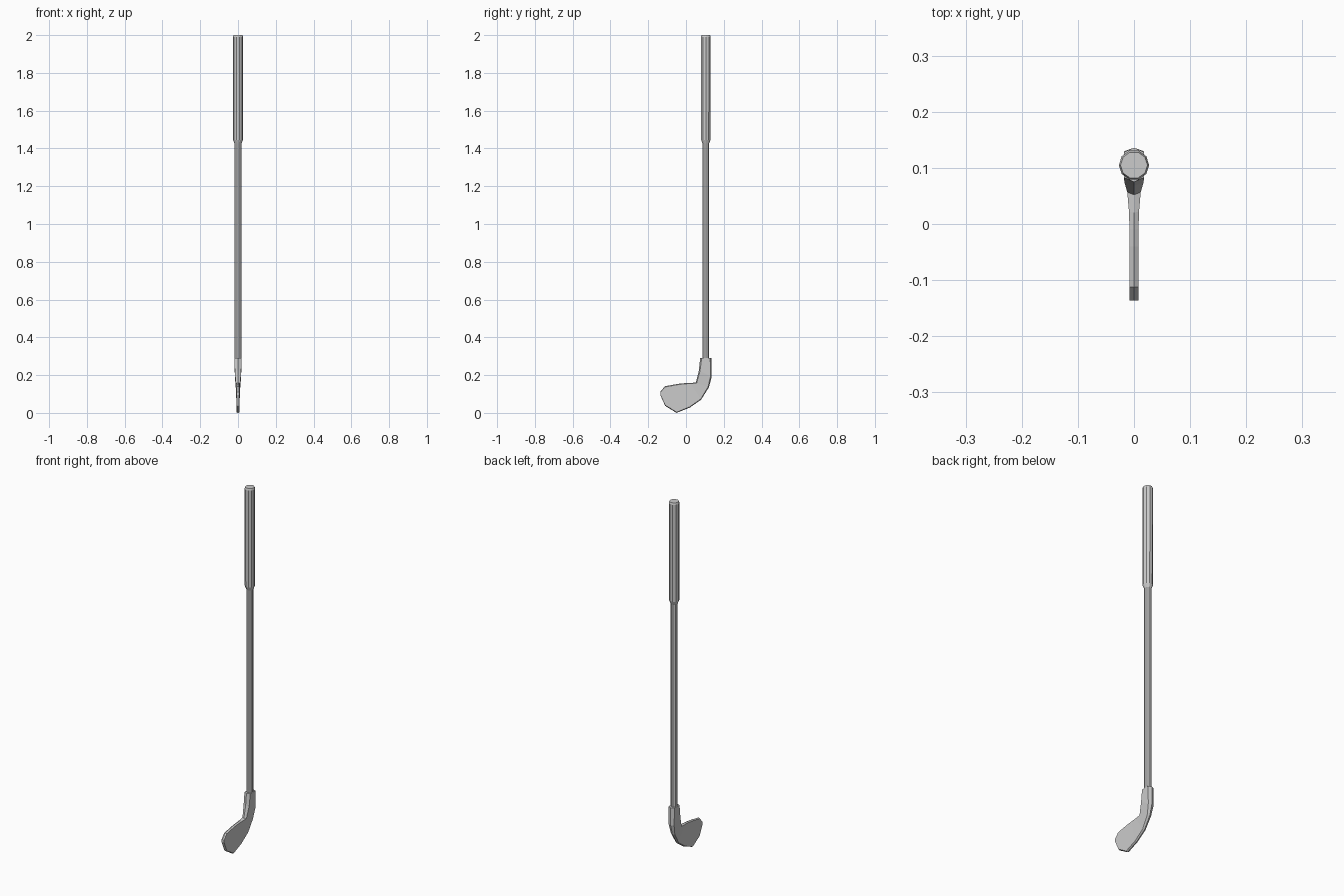
import bpy
import bmesh
from math import cos, sin, pi
from mathutils import Vector

if "Cube" in bpy.data.objects:
    bpy.data.objects.remove(bpy.data.objects["Cube"])

AXIS_Y = 0.105


def loft(name, rings):
    """Skin a list of equal-length closed rings and cap both ends."""
    bm = bmesh.new()
    loops = [[bm.verts.new(p) for p in ring] for ring in rings]
    n = len(loops[0])
    for a, b in zip(loops, loops[1:]):
        for i in range(n):
            j = (i + 1) % n
            bm.faces.new((a[i], a[j], b[j], b[i]))
    bm.faces.new(loops[0])
    bm.faces.new(loops[-1])
    bmesh.ops.recalc_face_normals(bm, faces=bm.faces[:])
    mesh = bpy.data.meshes.new(name)
    bm.to_mesh(mesh)
    bm.free()
    obj = bpy.data.objects.new(name, mesh)
    bpy.context.collection.objects.link(obj)
    return obj


def rod(name, profile, sides=10):
    """Turned part on the shaft axis from (radius, height) pairs."""
    return loft(name, [[(r * cos(2 * pi * i / sides),
                         AXIS_Y + r * sin(2 * pi * i / sides), z)
                        for i in range(sides)] for r, z in profile])


# Grip with small chamfers at each end
rod("grip", [(0.018, 1.425), (0.026, 1.445), (0.027, 1.99), (0.024, 2.0)])

# Shaft, running down into the hosel
rod("shaft", [(0.018, 0.25), (0.018, 1.44)])


def section(upper, lower, half, ridge=0.004):
    """Hexagonal slice: a ridge on each edge and two flat sides."""
    u, l = Vector((0, *upper)), Vector((0, *lower))
    step = (l - u).normalized() * ridge
    side = Vector((half, 0, 0))
    return [u, u + step + side, l - step + side,
            l, l - step - side, u + step - side]


# Club head: slices from hosel top to toe (upper edge, lower edge, half width)
stations = [
    ((0.075, 0.290), (0.136, 0.290), 0.018, 0.008),
    ((0.068, 0.225), (0.136, 0.190), 0.017, 0.007),
    ((0.052, 0.160), (0.121, 0.135), 0.012, 0.005),
    ((0.020, 0.159), (0.080, 0.070), 0.009, 0.004),
    ((-0.010, 0.157), (0.020, 0.028), 0.008, 0.004),
    ((-0.040, 0.154), (-0.050, 0.000), 0.008, 0.004),
    ((-0.112, 0.141), (-0.110, 0.037), 0.008, 0.004),
    ((-0.136, 0.112), (-0.136, 0.094), 0.008, 0.004),
]
loft("club_head", [section(*s) for s in stations])
